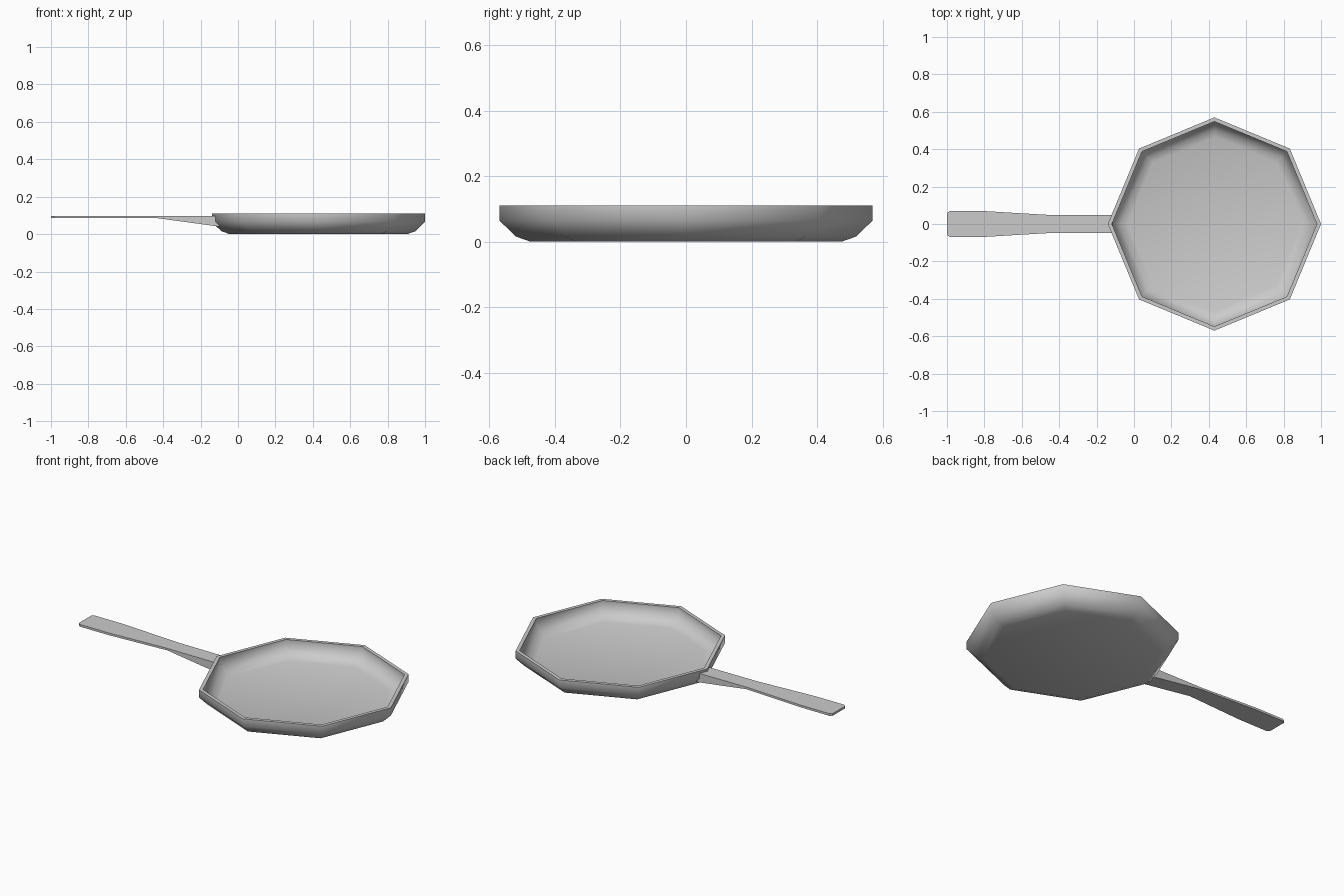
import bpy
import bmesh
from math import cos, sin, pi, radians

if "Cube" in bpy.data.objects:
    bpy.data.objects.remove(bpy.data.objects["Cube"], do_unlink=True)

# Plain grey metal
metal = bpy.data.materials.new("grey_metal")
metal.use_nodes = True
GREY = (0.6, 0.6, 0.6, 1)
metal.diffuse_color = GREY
metal.node_tree.nodes["Principled BSDF"].inputs["Base Color"].default_value = GREY


def finish(name, bm, angle):
    """Turn a bmesh into a shaded object with the metal material."""
    bmesh.ops.recalc_face_normals(bm, faces=bm.faces)
    mesh = bpy.data.meshes.new(name)
    bm.to_mesh(mesh)
    bm.free()
    mesh.materials.append(metal)
    obj = bpy.data.objects.new(name, mesh)
    bpy.context.collection.objects.link(obj)
    bpy.ops.object.select_all(action="DESELECT")
    obj.select_set(True)
    bpy.context.view_layer.objects.active = obj
    bpy.ops.object.shade_smooth_by_angle(angle=radians(angle))


def loft(rings):
    """Bridge closed rings of points and cap both ends."""
    bm = bmesh.new()
    loops = [[bm.verts.new(p) for p in ring] for ring in rings]
    for a, b in zip(loops, loops[1:]):
        for i in range(len(a)):
            j = (i + 1) % len(a)
            bm.faces.new((a[i], a[j], b[j], b[i]))
    bm.faces.new(loops[0])
    bm.faces.new(loops[-1])
    return bm


# Pan: eight-sided dish, profile of (radius, height) from base over rim to floor
SIDES, CENTRE_X = 8, 0.43
profile = [(0.475, 0), (0.52, 0.016), (0.57, 0.065), (0.57, 0.11),
           (0.548, 0.11), (0.548, 0.07), (0.503, 0.032), (0.465, 0.021)]
rings = [[(CENTRE_X + r * cos(2 * pi * i / SIDES), r * sin(2 * pi * i / SIDES), z)
          for i in range(SIDES)] for r, z in profile]
finish("pan", loft(rings), 60)

# Handle: stations of (x at top, x at bottom, half width, bottom z, top z)
stations = [(-1, -1, 0.058, 0.085, 0.098), (-0.985, -0.985, 0.069, 0.085, 0.098),
            (-0.8, -0.8, 0.069, 0.085, 0.098), (-0.43, -0.43, 0.047, 0.085, 0.097),
            (-0.12, -0.1, 0.047, 0.04, 0.096)]
sections = [[(xb, -w, low), (xb, w, low), (xt, w, top), (xt, -w, top)]
            for xt, xb, w, low, top in stations]
finish("handle", loft(sections), 30)
